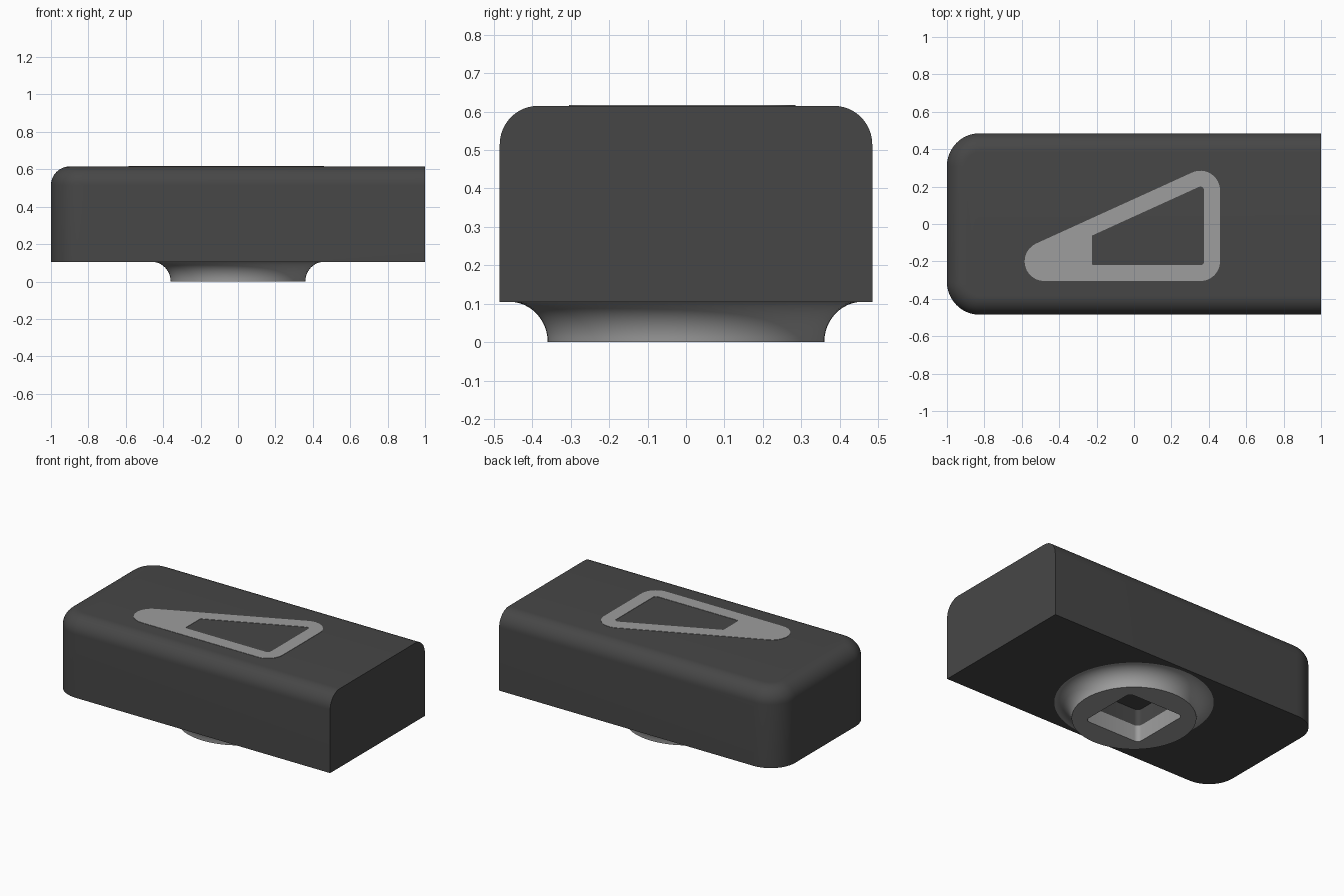
import bpy, bmesh, math

if "Cube" in bpy.data.objects:
    bpy.data.objects.remove(bpy.data.objects["Cube"])


def material(name, value):
    m = bpy.data.materials.new(name)
    m.diffuse_color = (value, value, value, 1)
    m.use_nodes = True
    m.node_tree.nodes["Principled BSDF"].inputs["Base Color"].default_value = m.diffuse_color
    return m


charcoal = material("charcoal", 0.062)
grey = material("mid grey", 0.34)


def arc(cx, cy, r, a0, a1, n=12):
    """Points on an arc, angles in degrees."""
    return [(cx + r * math.cos(math.radians(a0 + (a1 - a0) * i / n)),
             cy + r * math.sin(math.radians(a0 + (a1 - a0) * i / n)))
            for i in range(n + 1)]


def loft(name, layers, mat=None):
    """Join (outline, z) layers into a closed solid."""
    bm = bmesh.new()
    rings = [[bm.verts.new((x, y, z)) for x, y in pts] for pts, z in layers]
    for a, b in zip(rings, rings[1:]):
        for i in range(len(a)):
            j = (i + 1) % len(a)
            bm.faces.new((a[i], a[j], b[j], b[i]))
    bm.faces.new(rings[0][::-1])
    bm.faces.new(rings[-1])
    me = bpy.data.meshes.new(name)
    bm.to_mesh(me)
    bm.free()
    ob = bpy.data.objects.new(name, me)
    bpy.context.collection.objects.link(ob)
    if mat:
        me.materials.append(mat)
    return ob


def smooth(ob, angle=30):
    bpy.ops.object.select_all(action='DESELECT')
    ob.select_set(True)
    bpy.context.view_layer.objects.active = ob
    bpy.ops.object.shade_smooth_by_angle(angle=math.radians(angle))


BASE, TOP, HALF = 0.105, 0.615, 0.485
EDGE, CORNER = 0.1, 0.175


# Body: square at the right end, rounded at the left end and along the top
def body_outline(d):
    r = CORNER - d
    cx, cy = -1 + CORNER, HALF - CORNER
    return ([(1, -HALF + d), (1, HALF - d)]
            + arc(cx, cy, r, 90, 180) + arc(cx, -cy, r, 180, 270))


layers = [(body_outline(0), BASE)]
for i in range(13):
    t = math.radians(90 * i / 12)
    layers.append((body_outline(EDGE * (1 - math.cos(t))),
                   TOP - EDGE + EDGE * math.sin(t)))
body = loft("body", layers, charcoal)

# Foot: round boss that flares out into the underside
layers = []
for i in range(13):
    t = math.radians(90 * i / 12)
    r = 0.46 - 0.10 * math.cos(t)
    layers.append((arc(0, 0, r, 0, 360 * 71 / 72, 71), BASE * math.sin(t)))
foot = loft("foot", layers, grey)

# Square socket cut up through the foot into the body
s, r = 0.17, 0.03
square = (arc(s, s, r, 0, 90, 5) + arc(-s, s, r, 90, 180, 5)
          + arc(-s, -s, r, 180, 270, 5) + arc(s, -s, r, 270, 360, 5))
cutter = loft("socket_cutter", [(square, -0.1), (square, 0.212)])
cutter.hide_render = True
for ob in (body, foot):
    mod = ob.modifiers.new("socket", 'BOOLEAN')
    mod.operation = 'DIFFERENCE'
    mod.solver = 'EXACT'
    mod.object = cutter
    bpy.context.view_layer.update()
    dg = bpy.context.evaluated_depsgraph_get()
    cut = bpy.data.meshes.new_from_object(ob.evaluated_get(dg))
    ob.modifiers.clear()
    ob.data = cut
    smooth(ob)
bpy.data.objects.remove(cutter)

# Top marking: thin rounded wedge with a window
slope = math.degrees(math.atan2(0.38, 0.835))
A, B, C = (-0.48, -0.2), (0.355, -0.2), (0.355, 0.18)
outer = (arc(*A, 0.105, 90 + slope, 270) + arc(*B, 0.105, 270, 360)
         + arc(*C, 0.105, 0, 90 + slope))
window = (arc(-0.215, -0.21, 0.01, 180, 270, 4) + arc(*B, 0.02, 270, 360, 6)
          + arc(*C, 0.02, 0, 90 + slope, 6) + [(-0.225, -0.062)])
cu = bpy.data.curves.new("marking_outline", 'CURVE')
cu.dimensions = '2D'
cu.fill_mode = 'BOTH'
cu.extrude = 0.002
for pts in (outer, window):
    sp = cu.splines.new('POLY')
    sp.points.add(len(pts) - 1)
    for p, (x, y) in zip(sp.points, pts):
        p.co = (x, y, 0, 1)
    sp.use_cyclic_u = True
source = bpy.data.objects.new("marking_source", cu)
bpy.context.collection.objects.link(source)
bpy.context.view_layer.update()
dg = bpy.context.evaluated_depsgraph_get()
me = bpy.data.meshes.new_from_object(source.evaluated_get(dg))
bpy.data.objects.remove(source)
me.materials.clear()
me.materials.append(grey)
marking = bpy.data.objects.new("top_marking", me)
marking.location.z = TOP
bpy.context.collection.objects.link(marking)
